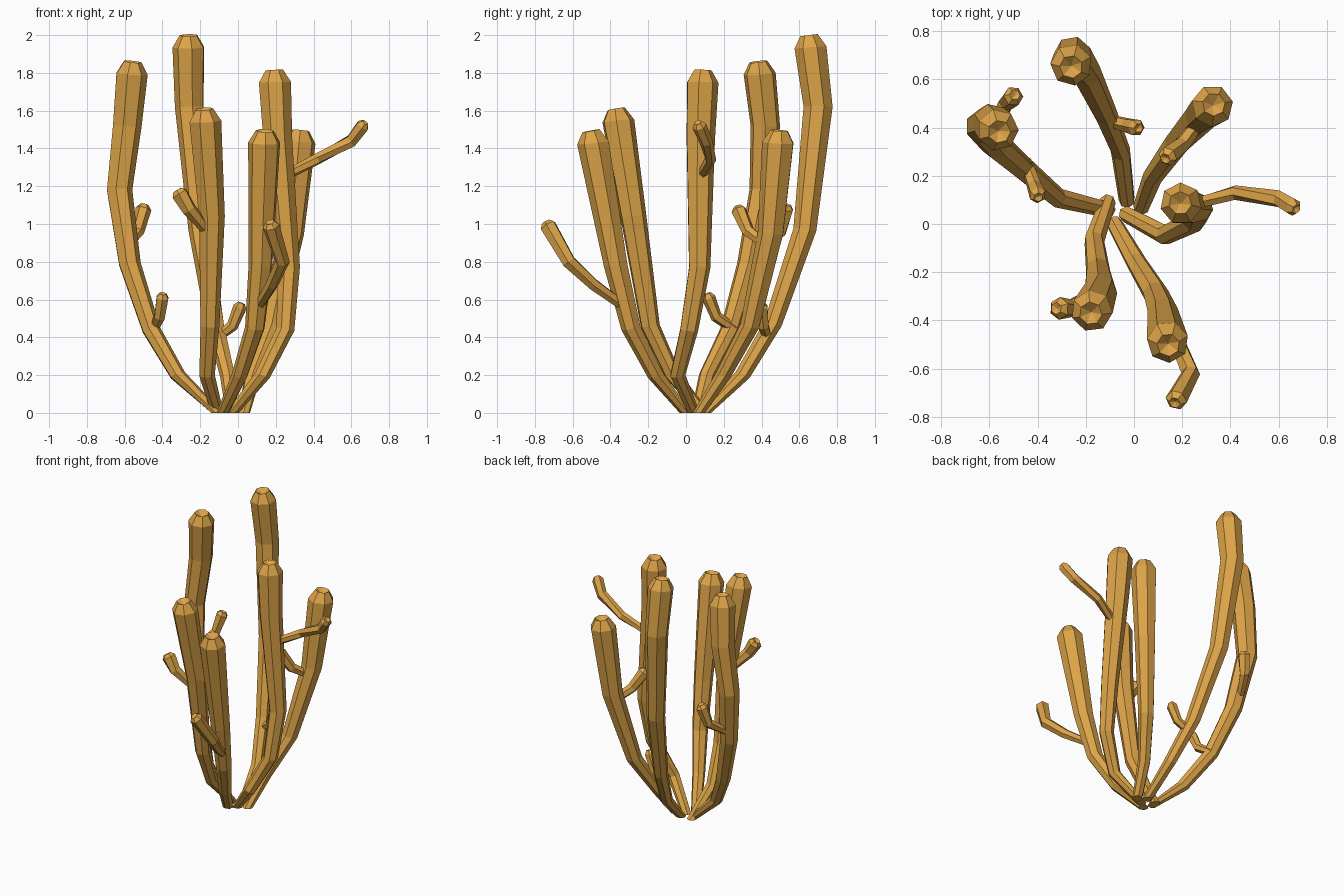
import bpy, bmesh, math
from mathutils import Vector

if "Cube" in bpy.data.objects:
    bpy.data.objects.remove(bpy.data.objects["Cube"])

mat = bpy.data.materials.new("ochre_yellow")
mat.diffuse_color = (0.72, 0.37, 0.065, 1)
mat.use_nodes = True
mat.node_tree.nodes["Principled BSDF"].inputs["Base Color"].default_value = mat.diffuse_color


def tube(name, pts, r0, r1, sides, cap, spin=0.0, grounded=False):
    """Faceted tube along pts, widening upward, with a domed and dimpled tip."""
    P = [Vector(p) for p in pts]
    bm = bmesh.new()
    rings = []
    length = [0.0]
    for a, b in zip(P, P[1:]):
        length.append(length[-1] + (b - a).length)

    def ring(c, d, r):
        u = Vector((1, 0, 0)) - d * d.x
        if u.length < 0.3:
            u = Vector((0, 1, 0)) - d * d.y
        u.normalize()
        v = d.cross(u)
        out = []
        for k in range(sides):
            a = spin + 2 * math.pi * k / sides
            out.append(bm.verts.new(c + (u * math.cos(a) + v * math.sin(a)) * r))
        rings.append(out)

    for i, p in enumerate(P):
        d = (P[min(i + 1, len(P) - 1)] - P[max(i - 1, 0)]).normalized()
        if grounded:
            d = (d + Vector((0, 0, 0.6))).normalized()
            if i == 0:
                d = Vector((0, 0, 1))
        ring(p, d, r0 + (r1 - r0) * length[i] / length[-1])
    # domed tip and its dimple
    d = (P[-1] - P[-2]).normalized()
    ring(P[-1] + d * cap, d, r1 * 0.55)
    for a, b in zip(rings, rings[1:]):
        for k in range(sides):
            n = (k + 1) % sides
            bm.faces.new((a[k], a[n], b[n], b[k]))
    bm.faces.new(rings[0][::-1])
    pit = bm.verts.new(P[-1] + d * cap * 0.5)
    top = rings[-1]
    for k in range(sides):
        bm.faces.new((top[k], top[(k + 1) % sides], pit))
    bmesh.ops.recalc_face_normals(bm, faces=bm.faces[:])
    me = bpy.data.meshes.new(name)
    bm.to_mesh(me)
    bm.free()
    me.materials.append(mat)
    ob = bpy.data.objects.new(name, me)
    bpy.context.collection.objects.link(ob)


# main stems, from the ground to the shoulder below the tip
stems = {
    "stem_left": [(-.11, .06, 0), (-.32, .11, .2), (-.46, .23, .44), (-.575, .33, .79),
                  (-.63, .405, 1.18), (-.59, .42, 1.52), (-.565, .39, 1.795)],
    "stem_back": [(-.03, .10, 0), (-.055, .30, .2), (-.12, .46, .47), (-.20, .63, .97),
                  (-.255, .70, 1.62), (-.26, .66, 1.935)],
    "stem_front_left": [(-.11, .09, 0), (-.165, -.07, .2), (-.15, -.19, .46),
                        (-.14, -.28, 1.04), (-.175, -.36, 1.545)],
    "stem_front_right": [(-.08, .0, 0), (.01, -.16, .2), (.09, -.29, .45), (.12, -.37, .78),
                         (.14, -.49, 1.43)],
    "stem_right": [(-.03, .04, 0), (.13, -.045, .2), (.25, .015, .44), (.27, .07, .77),
                   (.21, .075, 1.45), (.195, .085, 1.75)],
    "stem_back_right": [(.03, .07, 0), (.08, .20, .2), (.18, .34, .46), (.28, .45, .95),
                        (.325, .49, 1.43)],
}
for i, (name, pts) in enumerate(stems.items()):
    tube(name, pts, .034, .087, 7, .065, i * 0.4, True)

# side shoots: path, end radius
shoots = [
    ([(-.59, .39, .88), (-.53, .50, .96), (-.50, .53, 1.08)], .042),
    ([(-.45, .26, .44), (-.415, .16, .51), (-.40, .12, .61)], .036),
    ([(-.11, .43, .40), (-.03, .41, .46), (.01, .40, .56)], .036),
    ([(-.15, -.28, .95), (-.26, -.35, 1.08), (-.31, -.35, 1.16)], .047),
    ([(.10, -.31, .55), (.18, -.49, .68), (.235, -.62, .80), (.175, -.73, .99)], .046),
    ([(.24, .08, 1.25), (.42, .13, 1.345), (.60, .105, 1.44), (.66, .07, 1.52)], .038),
    ([(.28, .44, .88), (.20, .33, .96), (.14, .28, 1.07)], .042),
]
for i, (pts, r) in enumerate(shoots):
    tube(f"side_shoot_{i + 1}", pts, .026, r, 6, .024, i * 0.5)
